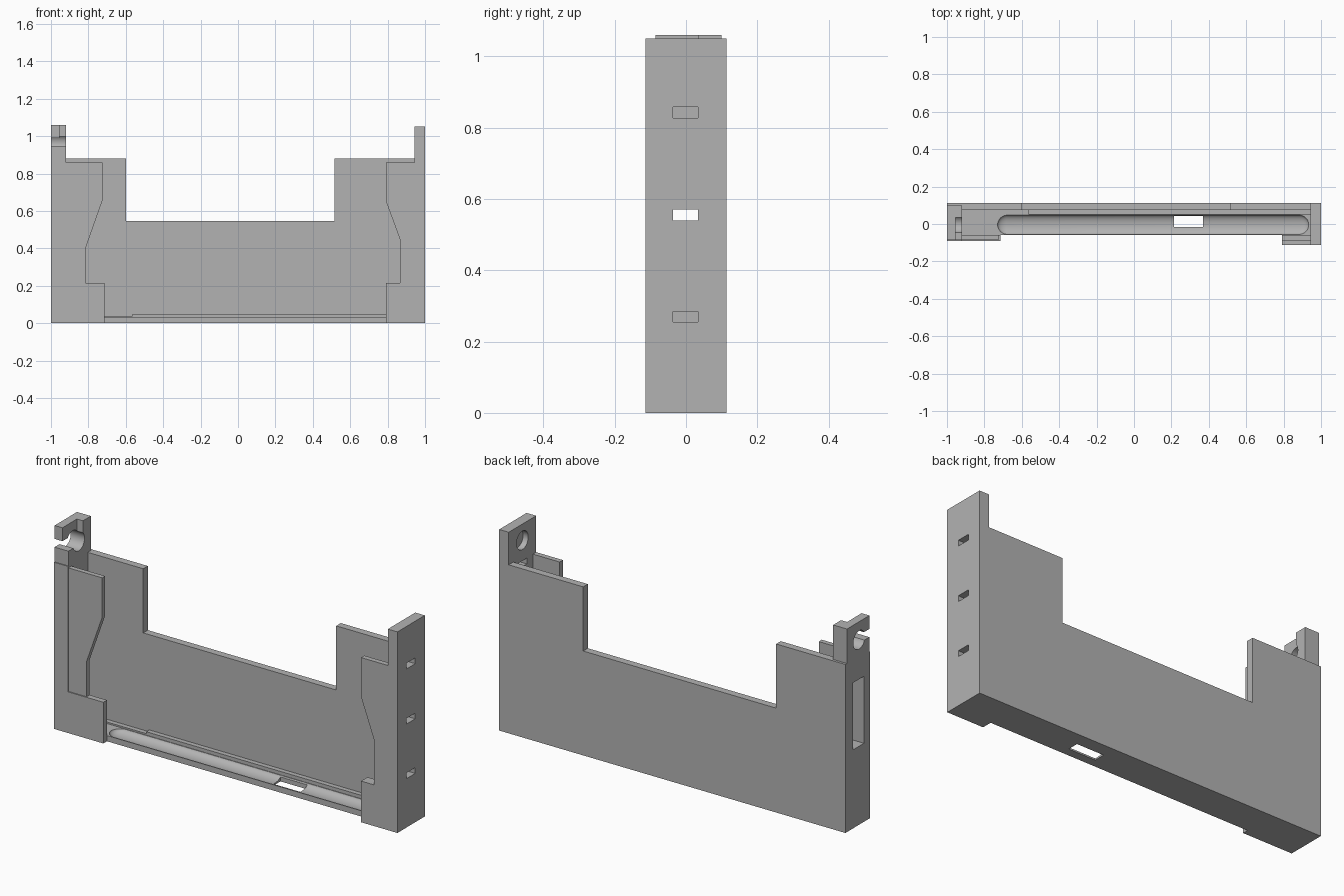
import bpy, bmesh
from math import radians
from mathutils import Matrix

old = bpy.data.objects.get("Cube")
if old:
    bpy.data.objects.remove(old, do_unlink=True)

grey = bpy.data.materials.new("plain grey")
grey.use_nodes = True
grey.diffuse_color = (0.45, 0.45, 0.45, 1)
grey.node_tree.nodes["Principled BSDF"].inputs["Base Color"].default_value = grey.diffuse_color


def finish(name, bm):
    bmesh.ops.recalc_face_normals(bm, faces=bm.faces)
    mesh = bpy.data.meshes.new(name)
    bm.to_mesh(mesh)
    bm.free()
    mesh.materials.append(grey)
    ob = bpy.data.objects.new(name, mesh)
    bpy.context.collection.objects.link(ob)
    return ob


def prism(name, outline, y0, y1):
    """Extrude an x-z outline from y0 to y1."""
    bm = bmesh.new()
    face = bm.faces.new([bm.verts.new((x, y0, z)) for x, z in outline])
    ext = bmesh.ops.extrude_face_region(bm, geom=[face])
    verts = [g for g in ext["geom"] if isinstance(g, bmesh.types.BMVert)]
    bmesh.ops.translate(bm, verts=verts, vec=(0, y1 - y0, 0))
    return finish(name, bm)


def box(name, x0, x1, y0, y1, z0, z1):
    return prism(name, [(x0, z0), (x1, z0), (x1, z1), (x0, z1)], y0, y1)


def rod(name, x0, x1, y, z, r):
    """Cylinder running along x."""
    bm = bmesh.new()
    place = Matrix.Translation(((x0 + x1) / 2, y, z)) @ Matrix.Rotation(radians(90), 4, "Y")
    bmesh.ops.create_cone(bm, cap_ends=True, segments=40, radius1=r, radius2=r,
                          depth=x1 - x0, matrix=place)
    return finish(name, bm)


def capsule(name, x0, x1, y, z, r, depth):
    """Round-ended trough cutter running along x."""
    bm = bmesh.new()
    place = Matrix.Diagonal((r, r, depth, 1)) @ Matrix.Rotation(radians(90), 4, "Y")
    bmesh.ops.create_uvsphere(bm, u_segments=32, v_segments=15, radius=1, matrix=place)
    for v in bm.verts:
        v.co.x += x1 - r if v.co.x > 0 else x0 + r
        v.co.y += y
        v.co.z += z
    return finish(name, bm)


def cut(ob, *cutters):
    bpy.context.view_layer.objects.active = ob
    for c in cutters:
        c.hide_render = True
        mod = ob.modifiers.new("cut", "BOOLEAN")
        mod.operation, mod.solver, mod.object = "DIFFERENCE", "EXACT", c
        bpy.ops.object.modifier_apply(modifier=mod.name)
        bpy.data.objects.remove(c, do_unlink=True)


def smooth(ob):
    bpy.ops.object.select_all(action="DESELECT")
    ob.select_set(True)
    bpy.context.view_layer.objects.active = ob
    bpy.ops.object.shade_smooth_by_angle(angle=radians(30))


# Back plate with the wide notch
prism("back_plate", [(-1, 0), (0.945, 0), (0.945, 0.88), (0.515, 0.88), (0.515, 0.545),
                     (-0.6, 0.545), (-0.6, 0.88), (-1, 0.88)], 0.075, 0.113)

# Floor with a rounded trough and drain slot
floor = box("floor", -0.92, 0.945, -0.06, 0.075, 0, 0.03)
cut(floor, capsule("trough", -0.73, 0.935, -0.004, 0.034, 0.052, 0.026),
    box("drain", 0.215, 0.37, -0.015, 0.043, -0.1, 0.1))
smooth(floor)
box("rear_ledge", -0.565, 0.945, 0.05, 0.075, 0.03, 0.048)
box("rear_ledge_end", -0.92, -0.565, 0.05, 0.075, 0.03, 0.038)

# Left-hand wall (model +x) with three slots and a blind bearing recess
wall = box("slotted_wall", 0.945, 1, -0.113, 0.113, 0, 1.05)
cut(wall, rod("bearing", 0.9, 0.975, 0, 0.965, 0.048),
    *[box("slot", 0.9, 1.1, -0.036, 0.034, z - 0.015, z + 0.015) for z in (0.27, 0.555, 0.843)])
smooth(wall)

# Front lips and their lower blocks
prism("left_front_lip", [(0.79, 0.86), (0.79, 0.655), (0.865, 0.45), (0.865, 0.215),
                         (0.945, 0.215), (0.945, 0.86)], -0.113, -0.086)
box("left_lower_block", 0.79, 0.945, -0.113, -0.06, 0, 0.215)
prism("right_front_lip", [(-0.725, 0.86), (-0.725, 0.655), (-0.815, 0.4), (-0.815, 0.215),
                          (-0.92, 0.215), (-0.92, 0.86)], -0.085, -0.06)
box("right_lower_block", -0.92, -0.715, -0.09, -0.06, 0, 0.215)

# Right-hand post (model -x) with a tall window
post = box("window_post", -1, -0.92, -0.09, 0.075, 0, 0.87)
cut(post, box("window", -1.1, -0.9, -0.04, 0.05, 0.41, 0.76))

# Hook on the post, open to the front
hook = box("hook", -1, -0.92, -0.085, 0.1, 0.87, 1.06)
cut(hook, rod("hook_bore", -1.1, -0.8, 0, 0.965, 0.048),
    box("hook_mouth", -1.1, -0.8, -0.2, 0, 0.947, 0.99),
    box("hook_step", -0.955, -0.8, -0.2, 0.035, 0.985, 1.2))
smooth(hook)
